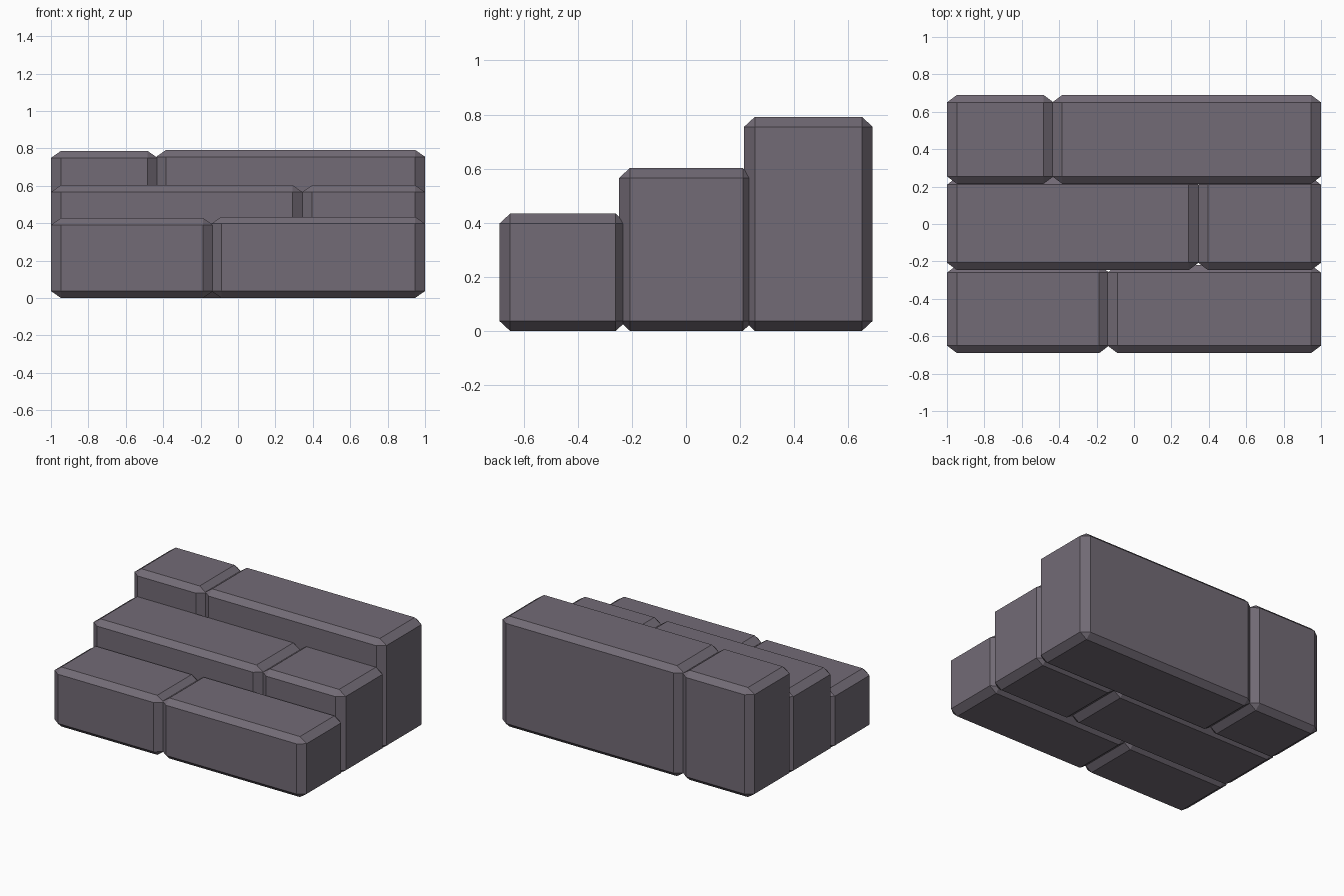
import bpy, bmesh
from mathutils import Vector

if "Cube" in bpy.data.objects:
    bpy.data.objects.remove(bpy.data.objects["Cube"])

stone = bpy.data.materials.new("grey_purple_stone")
stone.diffuse_color = (0.17, 0.147, 0.18, 1)
stone.use_nodes = True
stone.node_tree.nodes["Principled BSDF"].inputs["Base Color"].default_value = stone.diffuse_color

CHAMFER = Vector((0.053, 0.04, 0.037))  # chamfer size along x, y, z


def block(name, x0, x1, y0, y1, height):
    """Chamfered stone block: bevel by 1 in chamfer units, then scale."""
    lo, hi = Vector((x0, y0, 0)), Vector((x1, y1, height))
    size, mid = hi - lo, (lo + hi) / 2
    bm = bmesh.new()
    bmesh.ops.create_cube(bm, size=1)
    for v in bm.verts:
        v.co = Vector(v.co[i] * size[i] / CHAMFER[i] for i in range(3))
    bmesh.ops.bevel(bm, geom=bm.edges[:], offset=1, segments=1,
                    affect='EDGES', clamp_overlap=True)
    for v in bm.verts:
        v.co = Vector(v.co[i] * CHAMFER[i] + mid[i] for i in range(3))
    mesh = bpy.data.meshes.new(name)
    bm.to_mesh(mesh)
    bm.free()
    mesh.materials.append(stone)
    bpy.context.collection.objects.link(bpy.data.objects.new(name, mesh))


# Each step: front y, back y, end of left block, start of right block, heights
steps = {
    "lower_step": (-0.69, -0.22, -0.133, -0.142, 0.427, 0.434),
    "middle_step": (-0.247, 0.25, 0.345, 0.343, 0.603, 0.603),
    "upper_step": (0.215, 0.69, -0.43, -0.437, 0.786, 0.792),
}
for name, (y0, y1, xl, xr, hl, hr) in steps.items():
    block(name + "_left_block", -1, xl, y0, y1, hl)
    block(name + "_right_block", xr, 1, y0, y1, hr)
